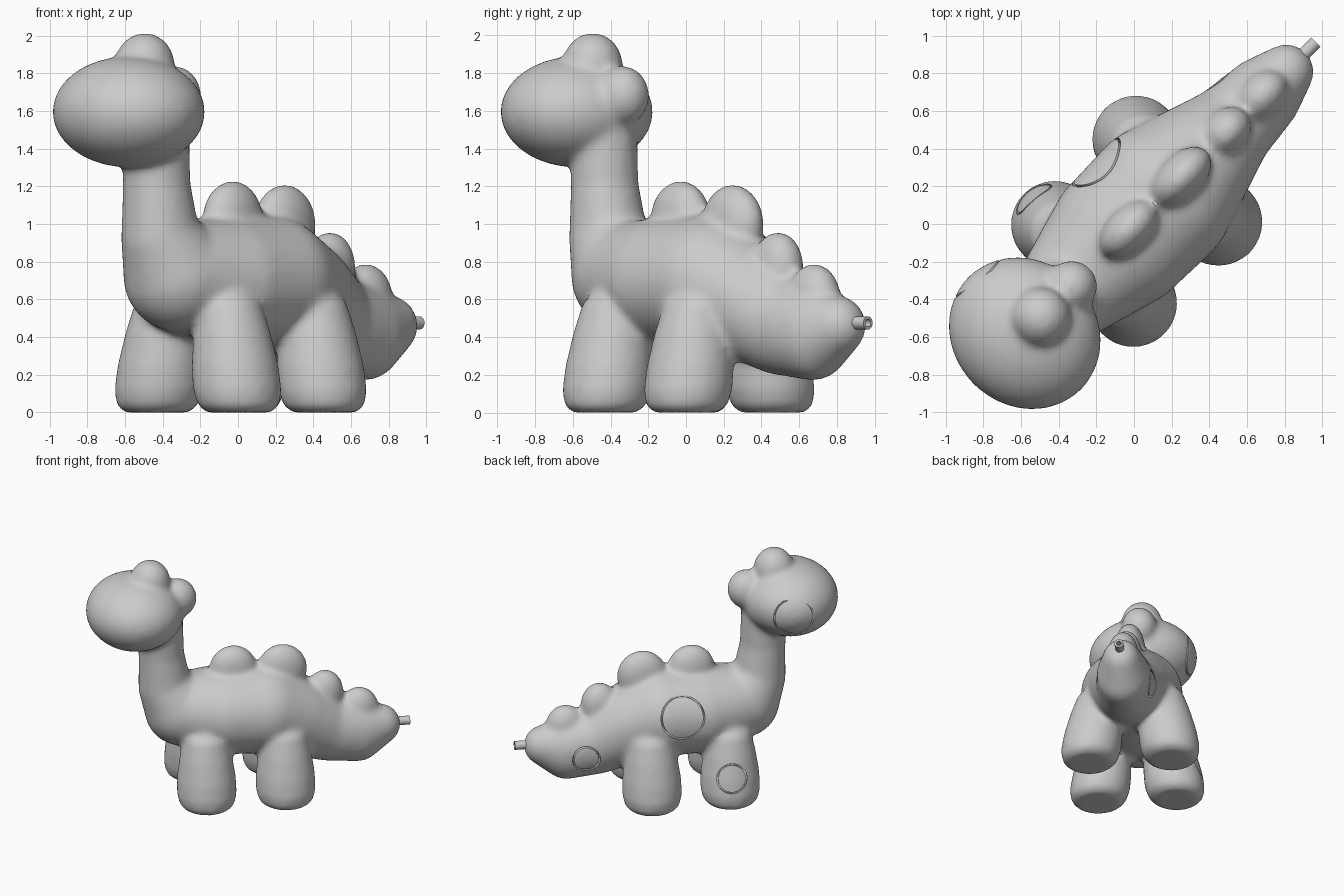
import bpy, bmesh, math
from mathutils import Matrix, Vector
from mathutils.bvhtree import BVHTree

cube = bpy.data.objects.get("Cube")
if cube:
    bpy.data.objects.remove(cube, do_unlink=True)

# The animal is modelled along X (head at -X) and then turned to its diagonal pose
TURN = Matrix.Rotation(math.radians(45), 4, 'Z')

grey = bpy.data.materials.new("plain_grey")
grey.use_nodes = True
grey.diffuse_color = (0.6, 0.6, 0.6, 1)
grey.node_tree.nodes["Principled BSDF"].inputs["Base Color"].default_value = (0.6, 0.6, 0.6, 1)


def make_object(name, bm, matrix=Matrix()):
    mesh = bpy.data.meshes.new(name)
    bmesh.ops.recalc_face_normals(bm, faces=bm.faces)
    bm.to_mesh(mesh)
    bm.free()
    mesh.materials.append(grey)
    obj = bpy.data.objects.new(name, mesh)
    obj.matrix_world = TURN @ matrix
    bpy.context.collection.objects.link(obj)
    return obj


def ball(bm, centre, radii):
    matrix = Matrix.Translation(centre) @ Matrix.Diagonal((*radii, 1))
    bmesh.ops.create_uvsphere(bm, u_segments=32, v_segments=20, radius=1, matrix=matrix)


def chain(bm, stations, steps=7):
    """Row of overlapping ellipsoids through (x, z, rx, ry, rz) stations."""
    for a, b in zip(stations, stations[1:]):
        for i in range(steps + 1):
            x, z, rx, ry, rz = Vector(a).lerp(Vector(b), i / steps)
            ball(bm, (x, 0, z), (rx, ry, rz))


def lathe(bm, profile, segments=48, closed=False):
    """Revolve (radius, z) points about Z and return the new vertices."""
    rings = [[bm.verts.new((r * math.cos(t), r * math.sin(t), z))
              for t in (math.tau * i / segments for i in range(segments))]
             for r, z in profile]
    pairs = list(zip(rings, rings[1:]))
    if closed:
        pairs.append((rings[-1], rings[0]))
    for low, high in pairs:
        for i in range(segments):
            j = (i + 1) % segments
            bm.faces.new((low[i], low[j], high[j], high[i]))
    if not closed:
        bm.faces.new(rings[0])
        bm.faces.new(rings[-1])
    return [v for ring in rings for v in ring]


bm = bmesh.new()

# Neck, barrel and tail in one flowing chain
chain(bm, [
    (-0.62, 1.50, 0.18, 0.18, 0.18),
    (-0.61, 1.20, 0.18, 0.18, 0.18),
    (-0.58, 0.92, 0.21, 0.21, 0.21),
    (-0.45, 0.72, 0.29, 0.29, 0.29),
    (-0.10, 0.69, 0.36, 0.39, 0.35),
    (0.20, 0.69, 0.36, 0.40, 0.36),
    (0.45, 0.60, 0.30, 0.32, 0.32),
    (0.70, 0.47, 0.25, 0.24, 0.27),
    (0.95, 0.42, 0.22, 0.21, 0.25),
    (1.13, 0.46, 0.16, 0.15, 0.16)])

# Head with its crown bump and nape bump
ball(bm, (-0.82, 0, 1.595), (0.385, 0.425, 0.295))
ball(bm, (-0.70, 0, 1.84), (0.16, 0.16, 0.175))
ball(bm, (-0.48, 0, 1.68), (0.15, 0.14, 0.16))

# Humps along the back
for x, z, length, height in ((-0.04, 1.03, 0.19, 0.20), (0.35, 1.00, 0.20, 0.21),
                             (0.69, 0.77, 0.15, 0.19), (0.96, 0.61, 0.16, 0.18)):
    ball(bm, (x, 0, z), (length, 0.12, height))

# Four stubby legs leaning in towards the belly
leg_profile = [(0.08, 0), (0.17, 0), (0.215, 0.035), (0.235, 0.12), (0.23, 0.25),
               (0.205, 0.42), (0.17, 0.58), (0.08, 0.68)]
for x, spread in ((-0.30, 0.31), (0.325, 0.325)):
    for side in (-1, 1):
        for v in lathe(bm, leg_profile):
            v.co.y += side * (spread - 0.13 * v.co.z)
            v.co.x += x

body = make_object("body", bm)

# Fuse the forms into one soft skin
fuse = body.modifiers.new("fuse", 'REMESH')
fuse.mode = 'VOXEL'
fuse.voxel_size = 0.02
soften = body.modifiers.new("soften", 'SMOOTH')
soften.factor = 0.5
soften.iterations = 14


def bake(obj):
    graph = bpy.context.evaluated_depsgraph_get()
    mesh = bpy.data.meshes.new_from_object(obj.evaluated_get(graph))
    obj.modifiers.clear()
    obj.data = mesh


bpy.context.view_layer.update()
bake(body)

# Round panel grooves on the left flank: head, barrel, front leg, tail
skin = bmesh.new()
skin.from_mesh(body.data)
tree = BVHTree.FromBMesh(skin)
skin.free()
panels = {"head": (-0.785, 1.58, 0.16), "barrel": (0.09, 0.78, 0.175),
          "leg": (-0.28, 0.28, 0.12), "tail": (0.83, 0.41, 0.11)}
cutters = []
for name, (x, z, radius) in panels.items():
    spot, normal, _, _ = tree.ray_cast(Vector((x, 2, z)), Vector((0, -1, 0)))
    bm = bmesh.new()
    lathe(bm, [(radius, -0.06), (radius, 0.05), (radius - 0.012, 0.05),
               (radius - 0.012, -0.06)], closed=True)
    place = Matrix.Translation(spot) @ normal.to_track_quat('Z', 'Y').to_matrix().to_4x4()
    cutter = make_object(name + "_groove_cutter", bm, place)
    cut = body.modifiers.new(name + "_groove", 'BOOLEAN')
    cut.operation = 'DIFFERENCE'
    cut.solver = 'EXACT'
    cut.object = cutter
    cutters.append(cutter)
bpy.context.view_layer.update()
bake(body)
for cutter in cutters:
    bpy.data.objects.remove(cutter, do_unlink=True)

# Hollow nozzle at the tail tip
bm = bmesh.new()
lathe(bm, [(0.035, 0), (0.035, 0.13), (0.02, 0.13), (0.02, 0)], segments=24, closed=True)
nozzle = make_object("tail_nozzle", bm, Matrix.Translation((1.235, 0, 0.475))
                     @ Matrix.Rotation(math.radians(90), 4, 'Y'))

# Smooth shading with crisp groove and nozzle edges
for obj in (body, nozzle):
    bpy.ops.object.select_all(action='DESELECT')
    obj.select_set(True)
    bpy.context.view_layer.objects.active = obj
    bpy.ops.object.shade_smooth_by_angle(angle=math.radians(40))
